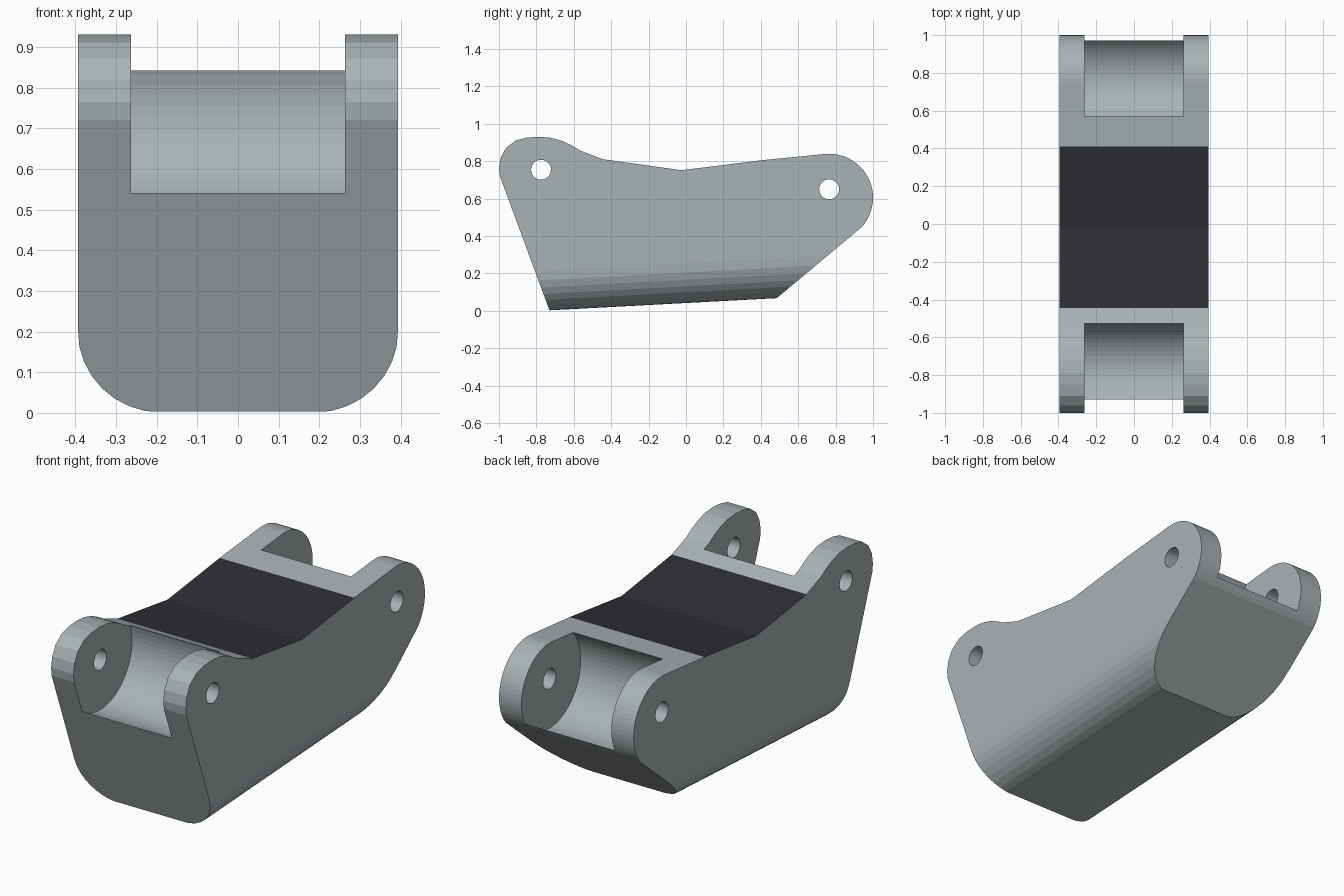
import bpy, bmesh, math

cube = bpy.data.objects.get("Cube")
if cube:
    bpy.data.objects.remove(cube, do_unlink=True)


def material(name, rgb):
    m = bpy.data.materials.new(name)
    m.use_nodes = True
    m.diffuse_color = (*rgb, 1)
    bsdf = next(n for n in m.node_tree.nodes if n.type == 'BSDF_PRINCIPLED')
    bsdf.inputs["Base Color"].default_value = (*rgb, 1)
    return m


def prism(name, start, end):
    """Closed solid between two matching outlines."""
    bm = bmesh.new()
    a = [bm.verts.new(p) for p in start]
    b = [bm.verts.new(p) for p in end]
    bm.faces.new(a)
    bm.faces.new(b[::-1])
    n = len(a)
    for i in range(n):
        bm.faces.new((a[i], b[i], b[(i + 1) % n], a[(i + 1) % n]))
    bmesh.ops.recalc_face_normals(bm, faces=bm.faces)
    mesh = bpy.data.meshes.new(name)
    bm.to_mesh(mesh)
    bm.free()
    ob = bpy.data.objects.new(name, mesh)
    bpy.context.collection.objects.link(ob)
    return ob


def side_prism(name, outline, half):
    return prism(name, [(-half, y, z) for y, z in outline],
                 [(half, y, z) for y, z in outline])


def arc(cy, cz, r, a0, a1, n):
    return [(cy + r * math.cos(math.radians(a0 + (a1 - a0) * i / n)),
             cz + r * math.sin(math.radians(a0 + (a1 - a0) * i / n)))
            for i in range(n + 1)]


HALF = 0.394                       # half width of the body
PAD = (-0.445, 0.41)               # y range of the dark top
PIVOTS = [(-0.775, 0.755, 0.264), (0.765, 0.65, 0.26)]  # y, z, pocket radius

# Side outline: front lug, dipped top, round rear lug, sloping underside
front_lug = [(-0.73, 0.003), (-0.995, 0.72), (-1.0, 0.765), (-0.99, 0.82),
             (-0.962, 0.872), (-0.91, 0.911), (-0.85, 0.926), (-0.785, 0.931),
             (-0.72, 0.925), (-0.66, 0.908), (-0.61, 0.884), (-0.565, 0.857),
             (-0.52, 0.84)]
top_edge = [(PAD[0], 0.811), (-0.025, 0.752), (PAD[1], 0.806)]
rear_lug = arc(0.765, 0.605, 0.235, 94, -41, 24)
body = side_prism("body", front_lug + top_edge + rear_lug + [(0.485, 0.068)], HALF)

# Belly envelope: rounded lower corners following the underside slope
SLOPE = 0.0535
corner = arc(HALF - 0.205, 0.205, 0.205, 0, -90, 8)
section = [(HALF + 0.05, 1.5), (HALF + 0.05, 0.23), (HALF, 0.215)] + corner[1:-1] + [(0.185, 0.0)]
section += [(-x, z) for x, z in reversed(section)]


def slice_at(y):
    return [(x, y, z + 0.001 + SLOPE * (y + 0.73)) for x, z in section]


cutters = [(prism("belly_envelope", slice_at(-1.2), slice_at(1.2)), 'INTERSECT')]

# Round pockets between the lugs, and pin holes through them
for end, (y, z, r) in zip(("front", "rear"), PIVOTS):
    cutters.append((side_prism(end + "_pocket_cutter", arc(y, z, r, 0, 354.375, 63), 0.263), 'DIFFERENCE'))
    cutters.append((side_prism(end + "_pin_cutter", arc(y, z, 0.053, 0, 348.75, 31), 0.6), 'DIFFERENCE'))

for cutter, op in cutters:
    mod = body.modifiers.new(cutter.name, 'BOOLEAN')
    mod.operation, mod.object, mod.solver = op, cutter, 'EXACT'

# Bake the cuts and drop the cutters
deps = bpy.context.evaluated_depsgraph_get()
mesh = bpy.data.meshes.new_from_object(body.evaluated_get(deps))
body.modifiers.clear()
body.data = mesh
for cutter, _ in cutters:
    bpy.data.objects.remove(cutter, do_unlink=True)

# Grey body with a dark top between the lugs
mesh.materials.clear()
mesh.materials.append(material("blue grey", (0.40, 0.445, 0.46)))
mesh.materials.append(material("near black", (0.028, 0.027, 0.036)))
for f in mesh.polygons:
    dark = f.normal.z > 0.9 and PAD[0] < f.center.y < PAD[1]
    f.material_index = 1 if dark else 0
    f.use_smooth = False
